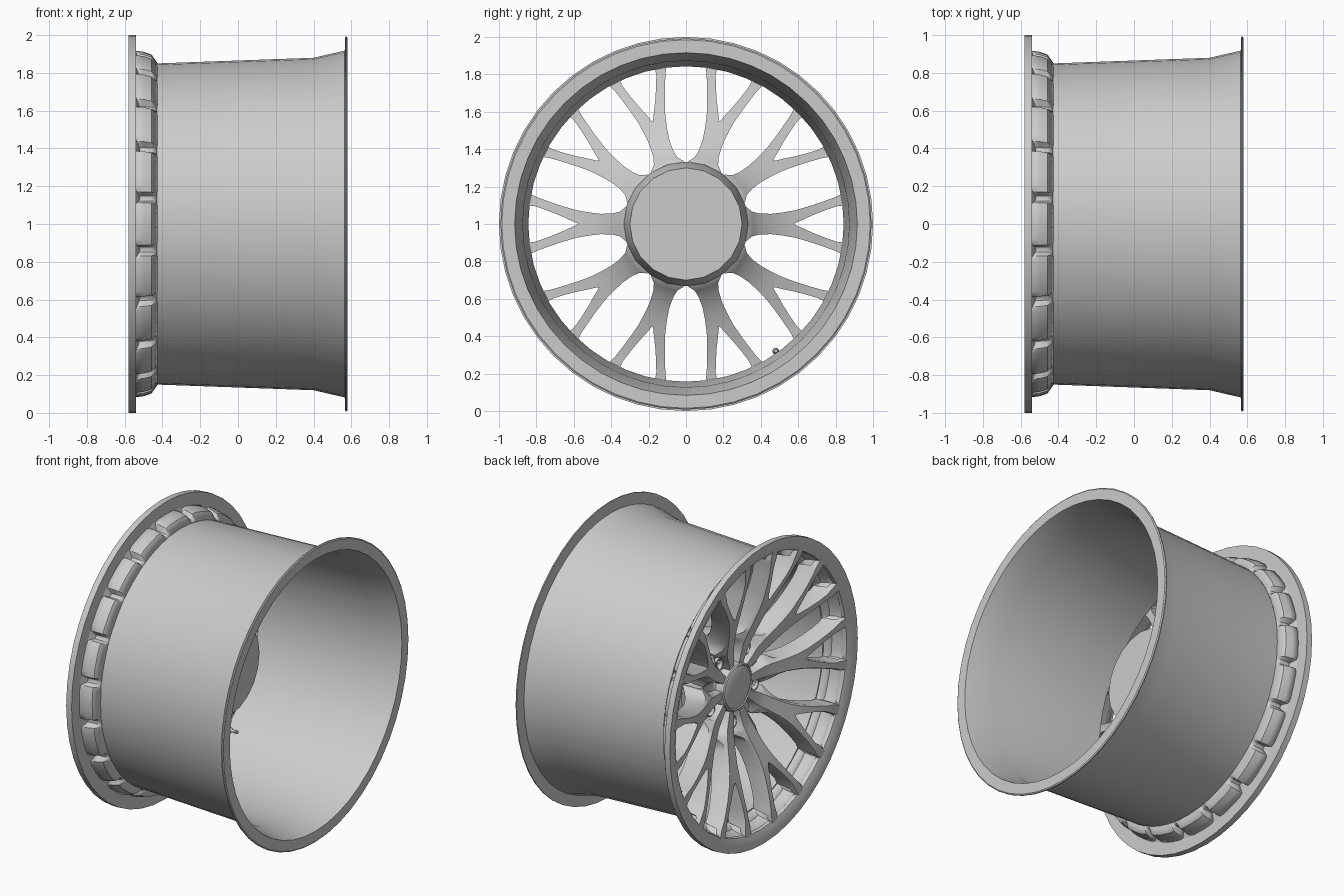
import bpy, bmesh
from math import sin, cos, pi, radians, degrees

if "Cube" in bpy.data.objects:
    bpy.data.objects.remove(bpy.data.objects["Cube"])


def pt(x, r, a):
    """Point on the wheel: x along the axle, r radius, a degrees from vertical."""
    return (x, r * sin(radians(a)), 1 + r * cos(radians(a)))


def finish(name, bm, angle=35):
    bmesh.ops.remove_doubles(bm, verts=bm.verts, dist=0.0004)
    bmesh.ops.recalc_face_normals(bm, faces=bm.faces)
    me = bpy.data.meshes.new(name)
    bm.to_mesh(me)
    bm.free()
    ob = bpy.data.objects.new(name, me)
    bpy.context.collection.objects.link(ob)
    bpy.ops.object.select_all(action='DESELECT')
    ob.select_set(True)
    bpy.context.view_layer.objects.active = ob
    bpy.ops.object.shade_smooth_by_angle(angle=radians(angle))
    return ob


def revolve(bm, profile, n, closed, cy=0.0, cz=0.0):
    """Spin an (x, r) profile round the axle, or round a parallel axis."""
    rings = []
    for i in range(n):
        ring = []
        for x, r in profile:
            p = pt(x, r, 360 * i / n)
            ring.append(bm.verts.new((p[0], p[1] + cy, p[2] + cz)))
        rings.append(ring)
    m = len(profile)
    for i in range(n):
        a, b = rings[i], rings[(i + 1) % n]
        for j in range(m if closed else m - 1):
            k = (j + 1) % m
            bm.faces.new((a[j], b[j], b[k], a[k]))
    if not closed:
        bm.faces.new([r[0] for r in rings])
        bm.faces.new([r[-1] for r in rings])


def lathe(name, profile, n, closed=False, centres=((0, 0),)):
    bm = bmesh.new()
    for cy, cz in centres:
        revolve(bm, profile, n, closed, cy, cz)
    return finish(name, bm)


# Barrel with the inner flange
lathe("barrel", [(-.43, .85), (.40, .88), (.565, .918), (.568, .992), (.575, .992),
                 (.58, .985), (.58, .916), (.40, .873), (-.43, .843)], 48, True)

# Front lip
lathe("front_lip", [(-.54, .905), (-.54, 1.0), (-.58, 1.0), (-.58, .955), (-.56, .91)],
      48, True)

# Ring of twenty window pockets bulging out between the spoke ends
bm = bmesh.new()
steps = [(-9, 0), (-8, .1), (-7, .85), (-5, 1), (0, 1), (5, 1), (7, .85), (8, .1)]
rows = [(-.55, .862, .915), (-.50, .858, .908), (-.46, .855, .895), (-.43, .849, .85)]
cols = []
for k in range(20):
    for da, t in steps:
        cols.append([bm.verts.new(pt(x, lo + (hi - lo) * t, 18 * k + da))
                     for x, lo, hi in rows])
for i, c in enumerate(cols):
    d = cols[(i + 1) % len(cols)]
    for j in range(3):
        bm.faces.new((c[j], d[j], d[j + 1], c[j + 1]))
ring = finish("pocket_ring", bm)
sol = ring.modifiers.new("wall", 'SOLIDIFY')
sol.thickness = .007
sol.offset = 0

# Spokes: radius, fork edge, front outer edge, back outer edge (degrees), front x, back x
stations = [
    (.14, 0, 9, 12, -.375, -.20), (.20, 0, 8, 10, -.382, -.20),
    (.28, 0, 7.5, 10, -.392, -.19), (.31, 0, 7, 17, -.40, -.19),
    (.335, 0, 6.6, 16, -.408, -.20), (.36, 0, 6.2, 10.5, -.416, -.235),
    (.40, 0, 5.8, 8, -.43, -.27), (.46, 0, 5.4, 6.8, -.45, -.31),
    (.52, 0, 5.6, 6.8, -.472, -.34), (.575, 0, 6.2, 7.1, -.49, -.36),
    (.59, .8, 6.4, 7.2, -.495, -.365), (.62, 1.9, 6.9, 7.6, -.503, -.375),
    (.68, 4, 7.8, 8.4, -.52, -.395), (.75, 5.7, 8.9, 9.4, -.537, -.415),
    (.81, 6.7, 9.7, 10.2, -.549, -.427), (.85, 6.7, 10.5, 11, -.556, -.432),
    (.865, 6.7, 10.7, 11.2, -.558, -.52), (.94, 7, 10.8, 11, -.568, -.55)]


def section(bm, st, mid, side):
    r, beta, af, ab, front, back = st
    drop = .06 if r < .35 else min(.02, (back - front) * .4)
    bf = beta + min(beta * .5, degrees(.006 / r))
    loop = [(front, bf), (front, af), (front + drop, ab), (back, ab),
            (back, beta), (front + drop, beta)]
    return [bm.verts.new(pt(x, r, mid + side * a)) for x, a in loop]


bm = bmesh.new()
for k in range(10):
    for side in (-1, 1):
        secs = [section(bm, s, 18 + 36 * k, side) for s in stations]
        for i in range(len(secs) - 1):
            merged = stations[i + 1][1] == 0
            for j in range(6):
                if merged and j in (4, 5):
                    continue  # halves join along the spoke centre line
                n = (j + 1) % 6
                bm.faces.new((secs[i][j], secs[i][n], secs[i + 1][n], secs[i + 1][j]))
        bm.faces.new(secs[-1])
finish("spokes", bm, 40)

# Hub with five bored lug holes
hub = lathe("hub", [(-.05, .30), (-.19, .333), (-.30, .33), (-.33, .315)], 20)
lugs = [(.245 * sin(pi + 2 * pi * k / 5), .245 * cos(pi + 2 * pi * k / 5)) for k in range(5)]
cutter = lathe("lug_hole_cutter", [(-.45, .036), (-.25, .036)], 16, False, lugs)
cutter.hide_render = True
cutter.hide_set(True)
cut = hub.modifiers.new("lug_holes", 'BOOLEAN')
cut.object = cutter
cut.solver = 'EXACT'

# Raised collars and hexagonal nuts in the lug holes
lathe("lug_collars", [(-.32, .036), (-.35, .036), (-.35, .043), (-.32, .046)], 16, True, lugs)
lathe("lug_nuts", [(-.24, .024), (-.315, .024), (-.325, .017)], 6, False, lugs)

# Centre cap
lathe("centre_cap", [(-.32, .165), (-.385, .155), (-.392, .145), (-.386, .138),
                     (-.394, .12), (-.40, .05)], 32)

# Valve stem inside the barrel
lathe("valve_stem", [(-.45, .018), (-.39, .016), (-.38, .009), (-.34, .009)], 10, False,
      ((.48, -.68),))
